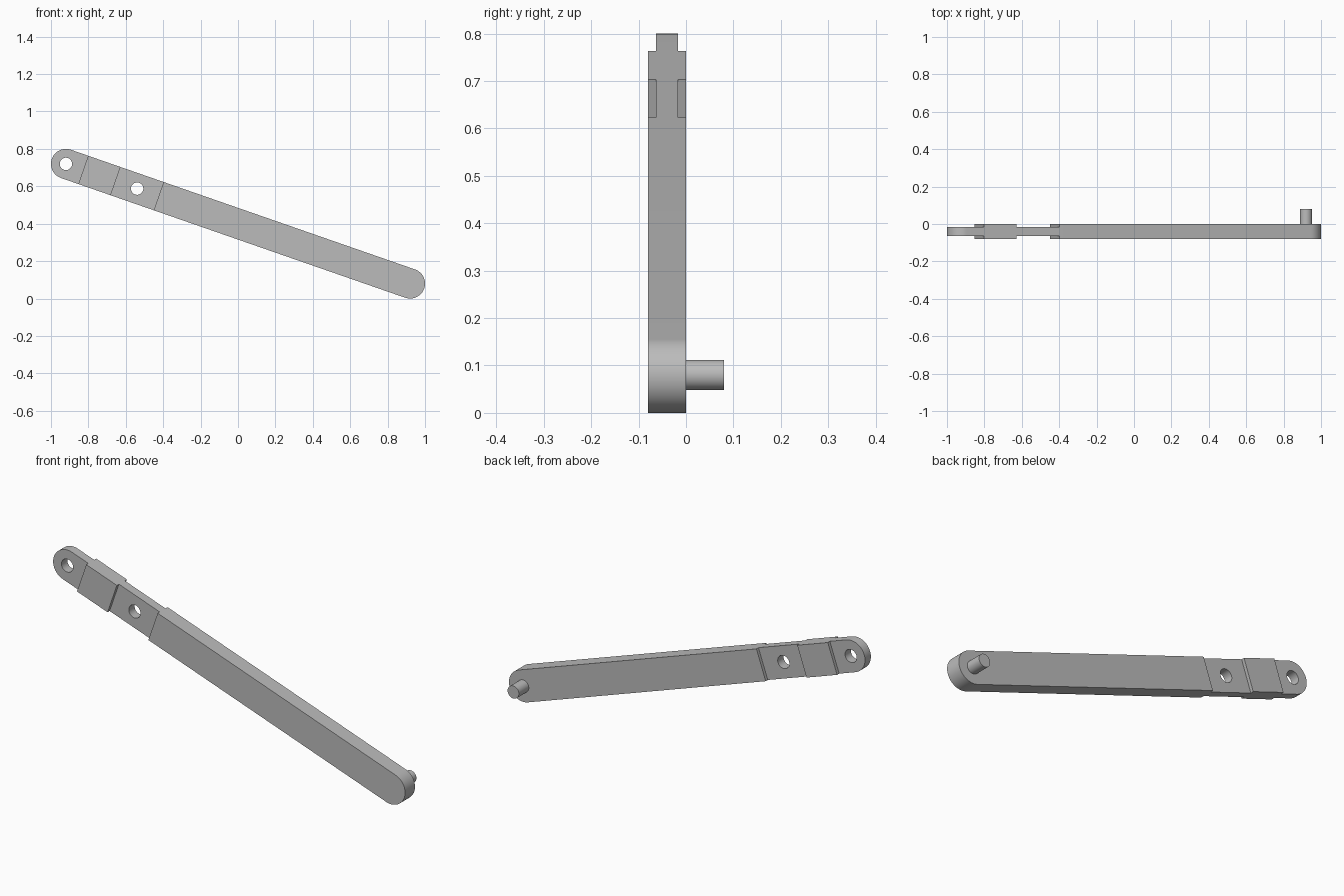
import bpy, bmesh, math
from mathutils import Matrix, Vector

if "Cube" in bpy.data.objects:
    bpy.data.objects.remove(bpy.data.objects["Cube"], do_unlink=True)

RADIUS, FRONT, BACK, RECESS = 0.08, -0.08, 0.0, 0.0165
TOP_END, LOW_END = Vector((-0.92, 0, 0.72)), Vector((0.92, 0, 0.08))
LENGTH = (LOW_END - TOP_END).length
TILT = math.atan2(TOP_END.z - LOW_END.z, LOW_END.x - TOP_END.x)
PLACE = Matrix.Translation(TOP_END) @ Matrix.Rotation(TILT, 4, 'Y')

grey = bpy.data.materials.new("plain grey")
grey.use_nodes = True
grey.diffuse_color = (0.5, 0.5, 0.5, 1)
grey.node_tree.nodes["Principled BSDF"].inputs["Base Color"].default_value = (0.5, 0.5, 0.5, 1)


def prism(name, outline, y0, y1):
    """Extrude an outline in the bar's own length/height plane from y0 to y1."""
    bm = bmesh.new()
    face = bm.faces.new([bm.verts.new((u, y0, v)) for u, v in outline])
    new = bmesh.ops.extrude_face_region(bm, geom=[face])["geom"]
    bmesh.ops.translate(bm, vec=(0, y1 - y0, 0),
                        verts=[g for g in new if isinstance(g, bmesh.types.BMVert)])
    bmesh.ops.recalc_face_normals(bm, faces=bm.faces)
    mesh = bpy.data.meshes.new(name)
    bm.to_mesh(mesh)
    bm.free()
    mesh.materials.append(grey)
    obj = bpy.data.objects.new(name, mesh)
    obj.matrix_world = PLACE
    bpy.context.collection.objects.link(obj)
    return obj


def arc(u, radius, start, sweep, steps):
    return [(u + radius * math.cos(start + sweep * i / steps),
             radius * math.sin(start + sweep * i / steps)) for i in range(steps + 1)]


def circle(u, radius):
    return arc(u, radius, 0, math.tau, 48)[:-1]


def box(u0, u1):
    return [(u0, -0.2), (u1, -0.2), (u1, 0.2), (u0, 0.2)]


def smooth(obj):
    bpy.ops.object.select_all(action='DESELECT')
    obj.select_set(True)
    bpy.context.view_layer.objects.active = obj
    bpy.ops.object.shade_smooth_by_angle(angle=math.radians(30))


# Round-ended bar
bar = prism("lever_bar", arc(0, RADIUS, math.pi / 2, math.pi, 32)
            + arc(LENGTH, RADIUS, -math.pi / 2, math.pi, 32), FRONT, BACK)

# Recesses on both faces, and the two through holes
cutters = []
for u0, u1 in ((-0.2, 0.098), (0.281, 0.525)):
    cutters.append(prism("recess_cutter", box(u0, u1), FRONT - 0.1, FRONT + RECESS))
    cutters.append(prism("recess_cutter", box(u0, u1), BACK - RECESS, BACK + 0.1))
for u in (0, 0.403):
    cutters.append(prism("hole_cutter", circle(u, 0.033), FRONT - 0.1, BACK + 0.1))

bpy.context.view_layer.objects.active = bar
for cutter in cutters:
    mod = bar.modifiers.new("cut", 'BOOLEAN')
    mod.operation, mod.solver, mod.object = 'DIFFERENCE', 'EXACT', cutter
    bpy.ops.object.modifier_apply(modifier=mod.name)
    bpy.data.objects.remove(cutter, do_unlink=True)
smooth(bar)

# Pivot pin on the back of the low end
smooth(prism("pivot_pin", circle(LENGTH, 0.032), BACK, 0.08))
